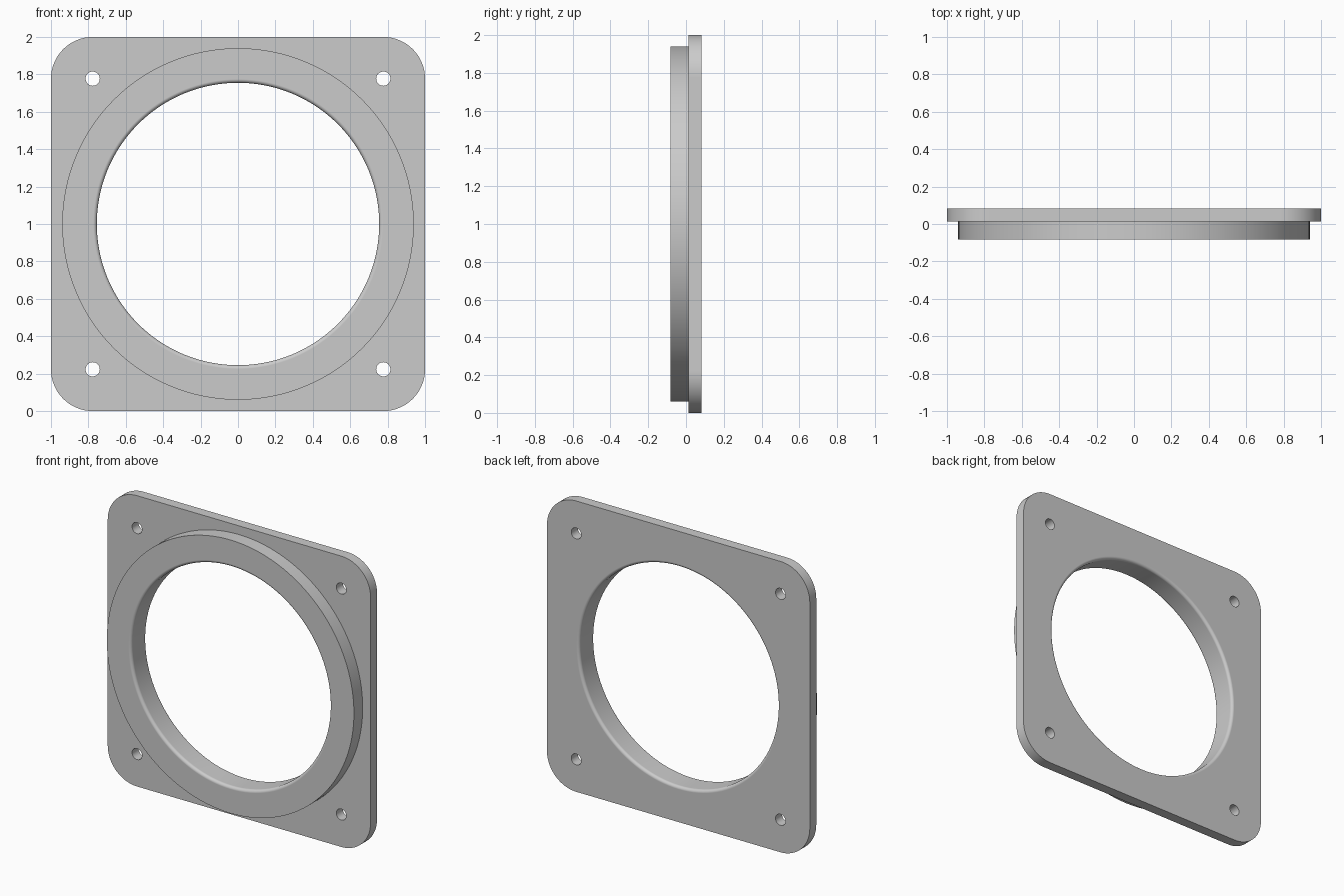
import bpy
import bmesh
from math import cos, sin, pi, radians

if "Cube" in bpy.data.objects:
    bpy.data.objects.remove(bpy.data.objects["Cube"], do_unlink=True)

FRONT, STEP, BACK = -0.083, 0.0125, 0.083
CORNER = 0.777           # corner arc and bolt hole centres
BORE, FILLET = 0.755, 0.02
MID = 1.0                # height of the bore axis

grey = bpy.data.materials.new("light_grey")
grey.use_nodes = True
colour = (0.6, 0.6, 0.6, 1)
grey.diffuse_color = colour
grey.node_tree.nodes["Principled BSDF"].inputs["Base Color"].default_value = colour


def prism(name, layers):
    """Solid made of stacked outlines, capped at both ends."""
    bm = bmesh.new()
    rings = [[bm.verts.new(p) for p in layer] for layer in layers]
    for a, b in zip(rings, rings[1:]):
        for i in range(len(a)):
            j = (i + 1) % len(a)
            bm.faces.new((a[i], a[j], b[j], b[i]))
    bm.faces.new(rings[0])
    bm.faces.new(rings[-1])
    bmesh.ops.recalc_face_normals(bm, faces=bm.faces)
    mesh = bpy.data.meshes.new(name)
    bm.to_mesh(mesh)
    bm.free()
    mesh.materials.append(grey)
    obj = bpy.data.objects.new(name, mesh)
    bpy.context.collection.objects.link(obj)
    return obj


def turned(name, profile, x=0, z=MID, sides=128):
    """Round solid along y from (radius, y) pairs."""
    angles = [2 * pi * i / sides for i in range(sides)]
    return prism(name, [[(x + r * cos(a), y, z + r * sin(a)) for a in angles]
                        for r, y in profile])


def combine(base, tool, operation):
    mod = base.modifiers.new(tool.name, "BOOLEAN")
    mod.operation, mod.solver, mod.object = operation, "EXACT", tool
    bpy.context.view_layer.objects.active = base
    bpy.ops.object.modifier_apply(modifier=mod.name)
    bpy.data.objects.remove(tool, do_unlink=True)


# Square plate with rounded corners
outline = []
for quarter, (sx, sz) in enumerate([(1, 1), (-1, 1), (-1, -1), (1, -1)]):
    for i in range(17):
        a = (quarter + i / 16) * pi / 2
        outline.append((sx * CORNER + (1 - CORNER) * cos(a),
                        MID + sz * CORNER + (1 - CORNER) * sin(a)))
flange = prism("mounting_flange", [[(x, y, z) for x, z in outline]
                                   for y in (STEP, BACK)])

# Raised round collar on the front
combine(flange, turned("collar", [(0.94, FRONT), (0.94, STEP + 0.03)]), "UNION")

# Central bore with rounded lips on both faces
arc = [i * pi / 16 for i in range(9)]
lip = [(BORE + FILLET * (1 - sin(a)), FRONT + FILLET * (1 - cos(a))) for a in arc]
wide = BORE + FILLET
profile = [(wide, FRONT - 0.1)] + lip
profile += [(r, -y) for r, y in reversed(lip)] + [(wide, BACK + 0.1)]
combine(flange, turned("bore", profile), "DIFFERENCE")

# Four bolt holes
for sx in (-1, 1):
    for sz in (-1, 1):
        hole = turned("bolt_hole", [(0.038, -0.2), (0.038, 0.2)],
                      sx * CORNER, MID + sz * CORNER, 32)
        combine(flange, hole, "DIFFERENCE")

# Smooth curved walls, keep flat faces flat
bpy.ops.object.select_all(action="DESELECT")
flange.select_set(True)
bpy.context.view_layer.objects.active = flange
bpy.ops.object.shade_smooth_by_angle(angle=radians(30))
weighted = flange.modifiers.new("flat_faces", "WEIGHTED_NORMAL")
weighted.keep_sharp = True
